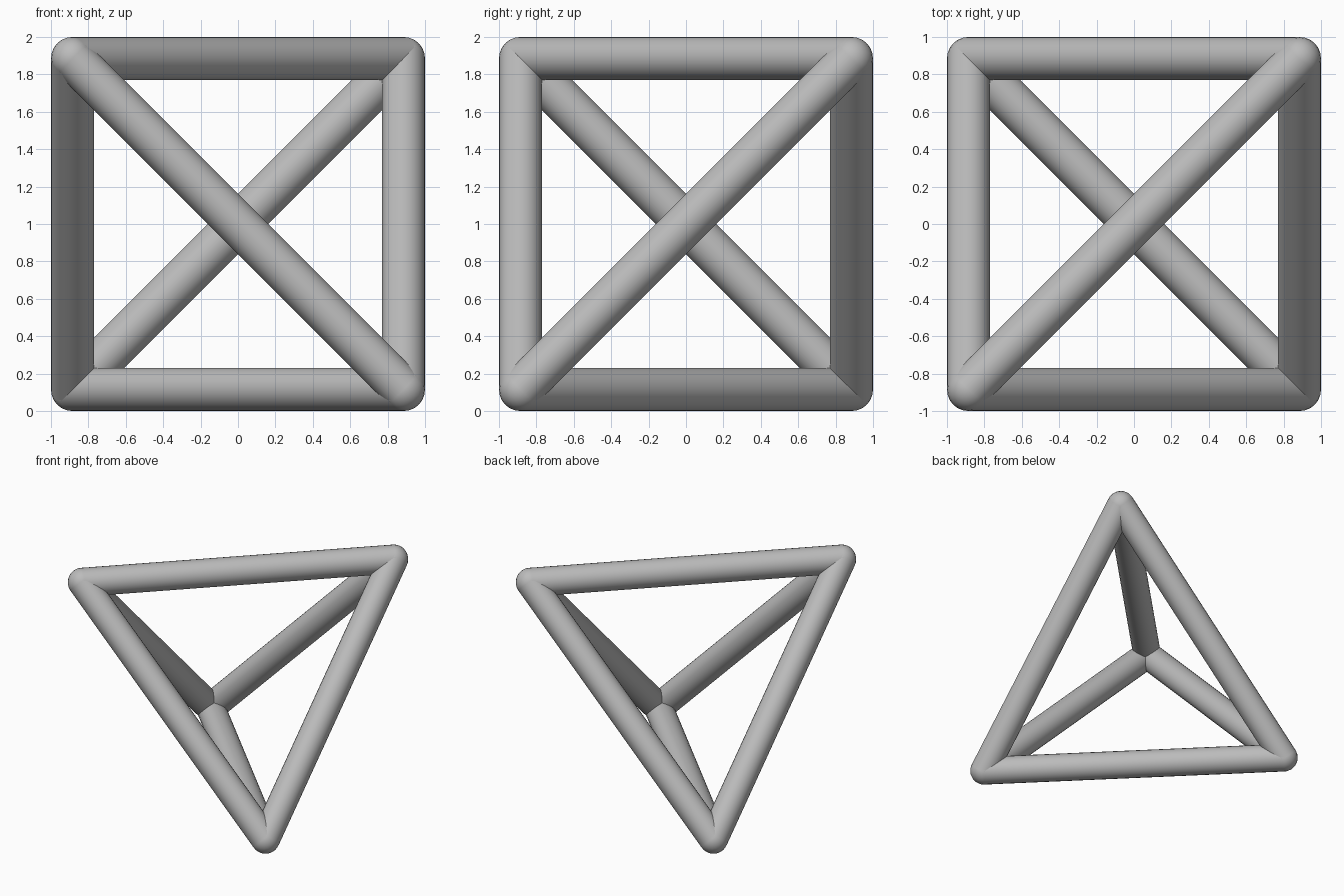
import bpy
from itertools import combinations
from mathutils import Vector

cube = bpy.data.objects.get("Cube")
if cube:
    bpy.data.objects.remove(cube, do_unlink=True)

RADIUS = 0.115
REACH = 1 - RADIUS
SIDES = 24

# Single grey finish
grey = bpy.data.materials.new("mid_grey")
grey.use_nodes = True
colour = (0.5, 0.5, 0.5, 1)
grey.diffuse_color = colour
grey.node_tree.nodes["Principled BSDF"].inputs["Base Color"].default_value = colour


def finish(name):
    obj = bpy.context.object
    obj.name = name
    obj.data.materials.append(grey)
    bpy.ops.object.shade_smooth_by_angle()


# Tetrahedron corners: alternate corners of a cube
corners = {
    "front_right_top": (-1, -1, 1),
    "front_left_bottom": (1, -1, -1),
    "back_right_bottom": (-1, 1, -1),
    "back_left_top": (1, 1, 1),
}
points = {n: Vector(c) * REACH + Vector((0, 0, 1)) for n, c in corners.items()}

# Rounded ball at each corner
for name, p in points.items():
    bpy.ops.mesh.primitive_uv_sphere_add(
        segments=SIDES, ring_count=SIDES // 2, radius=RADIUS, location=p)
    finish(name + "_joint")

# Round strut along each edge
for (name_a, a), (name_b, b) in combinations(points.items(), 2):
    along = b - a
    bpy.ops.mesh.primitive_cylinder_add(
        vertices=SIDES, radius=RADIUS, depth=along.length, end_fill_type='NOTHING',
        location=(a + b) / 2, rotation=along.to_track_quat('Z', 'Y').to_euler())
    finish("strut_" + name_a + "_to_" + name_b)
